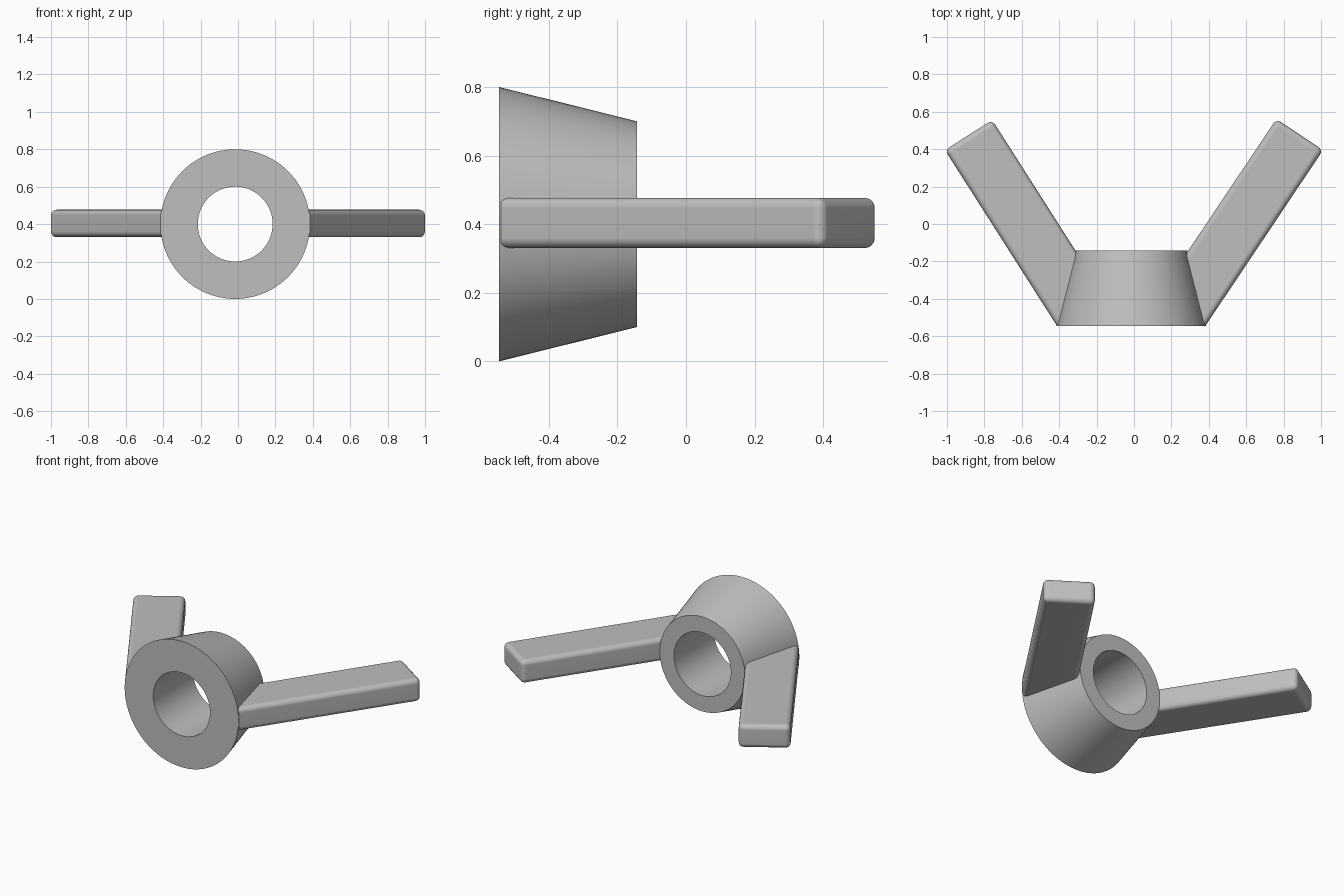
import bpy, bmesh, math
from mathutils import Vector, Matrix

cube = bpy.data.objects.get("Cube")
if cube:
    bpy.data.objects.remove(cube, do_unlink=True)

steel = bpy.data.materials.new("plain grey")
steel.use_nodes = True
GREY = (0.52, 0.52, 0.52, 1)
steel.diffuse_color = GREY
steel.node_tree.nodes["Principled BSDF"].inputs["Base Color"].default_value = GREY

FRONT, BACK = -0.545, -0.143


def finish(bm, name):
    """Turn a bmesh into a smooth-shaded object with crisp edges."""
    bmesh.ops.recalc_face_normals(bm, faces=bm.faces)
    mesh = bpy.data.meshes.new(name)
    bm.to_mesh(mesh)
    bm.free()
    mesh.materials.append(steel)
    obj = bpy.data.objects.new(name, mesh)
    bpy.context.collection.objects.link(obj)
    bpy.ops.object.select_all(action='DESELECT')
    obj.select_set(True)
    bpy.context.view_layer.objects.active = obj
    bpy.ops.object.shade_smooth_by_angle(angle=math.radians(35))
    weighted = obj.modifiers.new("even shading", 'WEIGHTED_NORMAL')
    weighted.keep_sharp = True
    return obj


# Tapered hub with a straight bore, lathed around the y axis
def make_hub(centre, bore, front_radius, back_radius):
    bm = bmesh.new()
    profile = [(bore, FRONT), (front_radius, FRONT), (back_radius, BACK), (bore, BACK)]
    verts = [bm.verts.new(centre + Vector((r, y, 0))) for r, y in profile]
    edges = [bm.edges.new((verts[i], verts[(i + 1) % 4])) for i in range(4)]
    bmesh.ops.spin(bm, geom=verts + edges, cent=centre, axis=(0, 1, 0),
                   angle=math.tau, steps=96, use_merge=True)
    bmesh.ops.remove_doubles(bm, verts=bm.verts, dist=0.0005)
    return finish(bm, "hub")


# Rounded bar rising from the hub; its root is buried in the hub wall
def make_wing(name, side, root_x, width=0.3, low=0.33, high=0.477):
    root = Vector((root_x, FRONT + 0.005))
    tip = Vector((1.011, 0.395))
    along = (tip - root).normalized()
    across = Vector((-along.y, along.x)) * width
    inner = root + across
    inner += along * ((BACK - 0.05 - inner.y) / along.y)
    outline = [root, tip, tip + across, inner, Vector((0.27, FRONT + 0.025))]

    bm = bmesh.new()
    bottom = [bm.verts.new((side * p.x, p.y, low)) for p in outline]
    top = [bm.verts.new((side * p.x, p.y, high)) for p in outline]
    bm.faces.new(bottom)
    bm.faces.new(top)
    for i in range(5):
        j = (i + 1) % 5
        bm.faces.new((bottom[i], bottom[j], top[j], top[i]))
    # Round the long edges and the tip
    rounded = [bm.edges.get((ring[i], ring[i + 1])) for ring in (bottom, top) for i in range(3)]
    rounded += [bm.edges.get((bottom[i], top[i])) for i in (1, 2)]
    bmesh.ops.recalc_face_normals(bm, faces=bm.faces)
    bmesh.ops.bevel(bm, geom=rounded, offset=0.03, segments=5, profile=0.5,
                    affect='EDGES', clamp_overlap=True)
    return finish(bm, name)


make_hub(Vector((-0.015, 0, 0.4)), 0.2, 0.4, 0.3)
make_wing("left_wing", 1, 0.385)
make_wing("right_wing", -1, 0.415)
